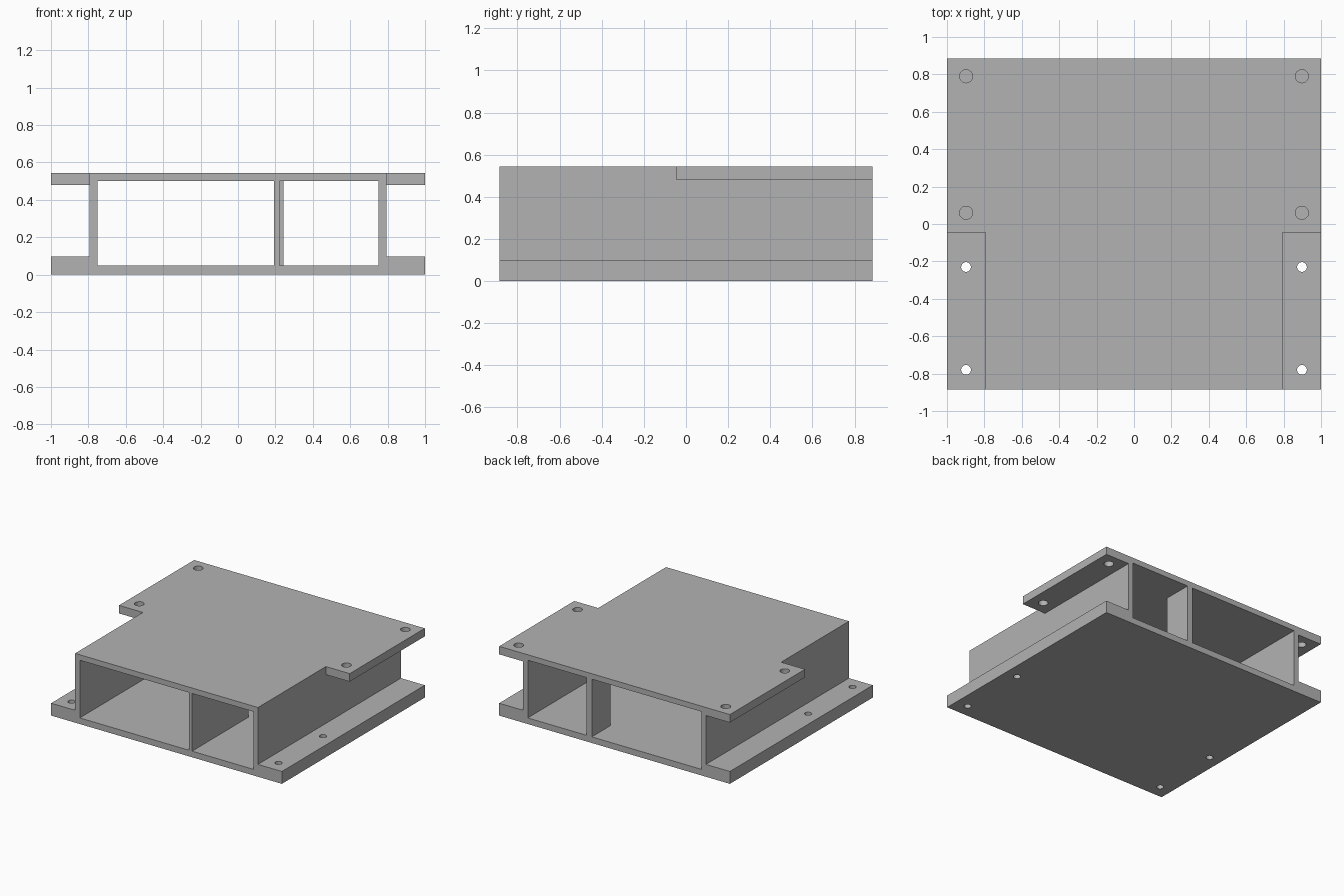
import bpy
import bmesh
from mathutils import Vector

if "Cube" in bpy.data.objects:
    bpy.data.objects.remove(bpy.data.objects["Cube"], do_unlink=True)

# Overall dimensions
DEPTH = 0.885       # half depth
HEIGHT = 0.543
WALL = 0.793        # outer face of the side walls
INNER = 0.752       # inner face of the side walls
FLOOR, CEILING = 0.048, 0.5
BASE_TOP, LIP_BOTTOM = 0.097, 0.48
LIP_FRONT = -0.045
HOLE_X = 0.898

grey = bpy.data.materials.new("plain grey")
grey.use_nodes = True
grey.diffuse_color = (0.45, 0.45, 0.45, 1)
grey.node_tree.nodes["Principled BSDF"].inputs["Base Color"].default_value = grey.diffuse_color


def finish(name, bm):
    mesh = bpy.data.meshes.new(name)
    bm.to_mesh(mesh)
    bm.free()
    mesh.materials.append(grey)
    obj = bpy.data.objects.new(name, mesh)
    bpy.context.collection.objects.link(obj)
    return obj


def box(name, low, high):
    low, high = Vector(low), Vector(high)
    bm = bmesh.new()
    bmesh.ops.create_cube(bm, size=1)
    bmesh.ops.scale(bm, vec=high - low, verts=bm.verts)
    bmesh.ops.translate(bm, vec=(low + high) / 2, verts=bm.verts)
    return finish(name, bm)


def rod(name, x, y, radius, low, high):
    bm = bmesh.new()
    bmesh.ops.create_cone(bm, cap_ends=True, segments=32, radius1=radius,
                          radius2=radius, depth=high - low)
    bmesh.ops.translate(bm, vec=(x, y, (low + high) / 2), verts=bm.verts)
    return finish(name, bm)


def cut(target, cutter):
    cutter.hide_render = True
    mod = target.modifiers.new("cut", "BOOLEAN")
    mod.operation = "DIFFERENCE"
    mod.solver = "EXACT"
    mod.object = cutter
    bpy.context.view_layer.objects.active = target
    bpy.ops.object.modifier_apply(modifier=mod.name)
    bpy.data.objects.remove(cutter, do_unlink=True)


# Housing block with an open tunnel from front to back
housing = box("housing", (-1, -DEPTH, 0), (1, DEPTH, HEIGHT))
cut(housing, box("tunnel", (-INNER, -2, FLOOR), (INNER, 2, CEILING)))

for side in (-1, 1):
    near, far = sorted((side * WALL, side * 2))
    # Side channel between the base flange and the top lip
    cut(housing, box("channel", (near, -2, BASE_TOP), (far, 2, LIP_BOTTOM)))
    # Front part of the top lip is missing
    cut(housing, box("notch", (near, -2, LIP_BOTTOM - 0.1), (far, LIP_FRONT, 1)))
    # Screw holes: small in the base flange, larger in the top lip
    for y in (-0.78, -0.23):
        cut(housing, rod("base_hole", side * HOLE_X, y, 0.026, -0.1, 0.2))
    for y in (0.06, 0.79):
        cut(housing, rod("lip_hole", side * HOLE_X, y, 0.035, 0.4, 0.7))

# Two offset partitions with an opening between them
box("front_partition", (0.193, -DEPTH, FLOOR), (0.222, -0.19, CEILING))
box("back_partition", (0.197, 0.655, FLOOR), (0.242, DEPTH, CEILING))
